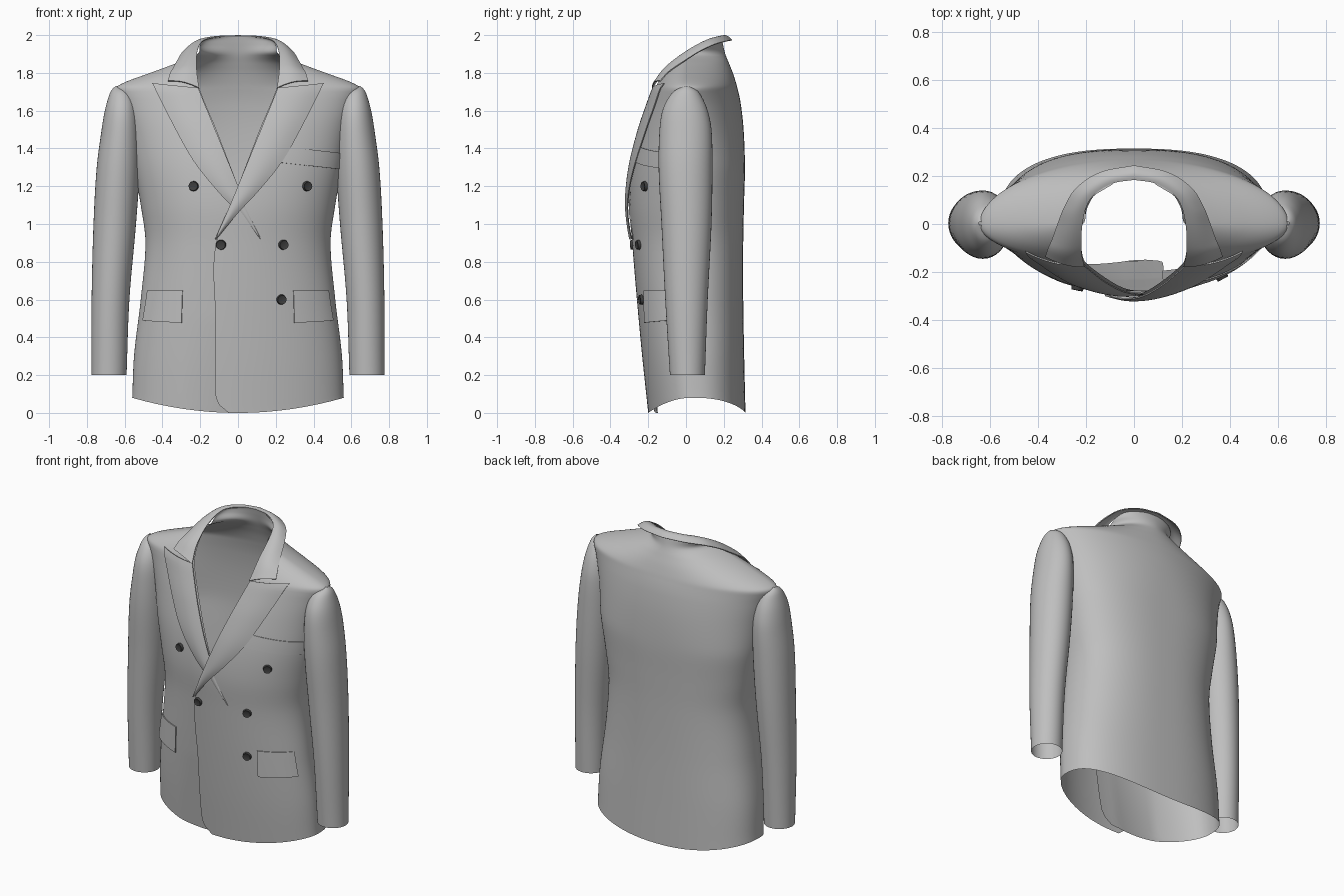
import bpy, bmesh, math
from mathutils import Vector

if "Cube" in bpy.data.objects:
    bpy.data.objects.remove(bpy.data.objects["Cube"], do_unlink=True)


def material(name, rgb):
    mat = bpy.data.materials.new(name)
    mat.use_nodes = True
    color = (*rgb, 1)
    mat.diffuse_color = color
    mat.node_tree.nodes["Principled BSDF"].inputs["Base Color"].default_value = color
    return mat


cloth = material("grey_cloth", (.52, .52, .52))
dark = material("dark_button", (.05, .05, .05))


def curve(table, t):
    """Smooth interpolation of table rows, keyed by their first entry."""
    last = len(table) - 1
    t = min(max(t, table[0][0]), table[last][0])
    i = max(k for k in range(last) if table[k][0] <= t)
    h = table[i + 1][0] - table[i][0]
    u = (t - table[i][0]) / h

    def slope(k, c):
        lo, hi = table[max(k - 1, 0)], table[min(k + 1, last)]
        return (hi[c] - lo[c]) / (hi[0] - lo[0]) * h

    out = []
    for c in range(1, len(table[0])):
        p, q = table[i][c], table[i + 1][c]
        m, n = slope(i, c), slope(i + 1, c)
        s = u * u * (3 - 2 * u)
        out.append(p + (q - p) * s + m * u * (1 - u) ** 2 - n * u * u * (1 - u))
    return out


def finish(name, bm, mat, thickness=0, mirror=False):
    bmesh.ops.remove_doubles(bm, verts=bm.verts, dist=.0003)
    bmesh.ops.recalc_face_normals(bm, faces=bm.faces)
    mesh = bpy.data.meshes.new(name)
    bm.to_mesh(mesh)
    bm.free()
    mesh.materials.append(mat)
    obj = bpy.data.objects.new(name, mesh)
    bpy.context.collection.objects.link(obj)
    bpy.ops.object.select_all(action='DESELECT')
    obj.select_set(True)
    bpy.context.view_layer.objects.active = obj
    if mirror:
        obj.modifiers.new("mirror", 'MIRROR')
    if thickness:
        solid = obj.modifiers.new("thickness", 'SOLIDIFY')
        solid.thickness = thickness
        solid.offset = 0
    if mirror or thickness:
        bpy.ops.object.convert(target='MESH')
    bpy.ops.object.shade_smooth_by_angle(angle=math.radians(40))
    return obj


def sheet(name, rows, cols, point, thickness=0, mirror=False):
    """Grid of quads; point(u, v) gives a position for u, v in 0..1."""
    bm = bmesh.new()
    grid = [[bm.verts.new(point(c / cols, r / rows)) for c in range(cols + 1)]
            for r in range(rows + 1)]
    for low, high in zip(grid, grid[1:]):
        for c in range(cols):
            bm.faces.new((low[c], low[c + 1], high[c + 1], high[c]))
    return finish(name, bm, cloth, thickness, mirror)


# Torso sections: height, half width, front y, back y, side y
TORSO = [(0, .56, -.2, .315, .03), (.3, .55, -.232, .308, .02),
         (.6, .515, -.26, .303, 0), (.9, .49, -.285, .303, 0),
         (1.1, .515, -.3, .307, 0), (1.3, .55, -.287, .312, 0),
         (1.5, .58, -.245, .305, 0), (1.65, .62, -.198, .288, 0),
         (1.72, .645, -.172, .272, 0), (1.75, .6, -.157, .264, 0),
         (1.8, .465, -.13, .248, 0), (1.85, .33, -.09, .228, 0),
         (1.9, .215, -.03, .208, 0), (1.95, .2, .03, .196, .07),
         (1.98, .165, .09, .19, .12), (1.99, .09, .14, .188, .165)]
# Front edge: height, x of the left panel edge
EDGE = [(0, -.05), (.04, -.1), (.1, -.12), (.5, -.12), (.88, -.12), (1.2, 0),
        (1.5, .115), (1.72, .205), (1.83, .222), (1.9, .23), (2, .25)]


def surf(a, z, out=0):
    """Torso surface at angle a (0 front, quarter turn left) and height z."""
    w, f, b, y0 = curve(TORSO, z)
    s, c = math.sin(a), math.cos(a)
    front = c > 0
    n = 2 if front else 2.5 - .6 * min(max((z - 1.3) / .4, 0), 1)
    x = math.copysign(w * abs(s) ** (2 / n), s)
    y = y0 + ((f if front else b) - y0) * abs(c) ** (2 / n)
    if a > 1.5 * math.pi:  # right panel tucks under the left one
        y += min(max((x + .3) / .3, 0), 1) * (.02 + .03 * max(0, 1 - z / .5))
    if z < .4:  # hem rises toward the sides
        z += .08 * (x / w) ** 2 * (1 - z / .4) ** 2
    return Vector((x + s * out, y - c * out, z))


def angle_at(x, z):
    return math.asin(max(-1, min(1, x / curve(TORSO, z)[0])))


def at(x, z, out, right=False):
    a = angle_at(x, z)
    return surf(a + 2 * math.pi if right else a, z, out)


# Torso shell, open at the front with overlapping panels
def torso_point(u, v):
    z = 1.7 * v / .55 if v < .55 else 1.7 + .29 * (v - .55) / .45
    start = angle_at(curve(EDGE, z)[0], z)
    return surf(start + u * 2 * (math.pi - start), z)


sheet("jacket_body", 80, 112, torso_point)

# Sleeves: height, inner x, outer x, front y, back y
SLEEVE = [(.2, .59, .775, -.085, .1), (.6, .575, .775, -.11, .115),
          (1, .54, .765, -.13, .135), (1.3, .52, .748, -.145, .14),
          (1.5, .52, .722, -.14, .135), (1.6, .53, .705, -.125, .115),
          (1.67, .55, .686, -.092, .085), (1.71, .58, .669, -.055, .055),
          (1.73, .635, .648, -.005, .01)]


def sleeve(name, side):
    def point(u, v):
        z = .2 + 1.53 * (1 - (1 - v) ** 1.6)
        xi, xo, yf, yb = curve(SLEEVE, z)
        a = u * 2 * math.pi
        return Vector((side * ((xi + xo) / 2 + (xo - xi) / 2 * math.cos(a)),
                       (yf + yb) / 2 + (yb - yf) / 2 * math.sin(a), z))
    sheet(name, 40, 40, point)


sleeve("left_sleeve", 1)
sleeve("right_sleeve", -1)

# Lapels: step, fold x and z, outer edge x and z
LAPEL = [(0, -.115, .92, -.115, .92), (1, -.04, 1.1, 0, 1.06),
         (2, 0, 1.2, .11, 1.18), (3, .083, 1.41, .235, 1.34),
         (4, .155, 1.59, .35, 1.55), (5, .207, 1.72, .447, 1.745)]


def lapel(name, right):
    def point(u, v):
        fx, fz, ox, oz = curve(LAPEL, 5 * v)
        x, z = fx + (ox - fx) * u, fz + (oz - fz) * u
        out = .013 - .004 * u + .009 * math.sin(math.pi * u)
        return at(-x if right else x, z, out, right)
    sheet(name, 40, 12, point, .006)


lapel("left_lapel", False)
lapel("right_lapel", True)

# Collar: step, fold point, outer edge point
COLLAR = [(0, .207, -.178, 1.72, .37, -.135, 1.757),
          (1, .218, -.127, 1.8, .358, -.1, 1.797),
          (2, .219, -.08, 1.85, .342, -.065, 1.825),
          (3, .217, -.01, 1.905, .318, 0, 1.868),
          (4, .2, .07, 1.953, .29, .07, 1.912),
          (5, .165, .125, 1.978, .24, .15, 1.95),
          (6, .09, .17, 1.99, .14, .215, 1.968),
          (7, 0, .185, 1.993, 0, .243, 1.973)]


def collar_point(u, v):
    p = curve(COLLAR, 7 * v)
    pos = Vector(p[:3]).lerp(Vector(p[3:]), u)
    bulge = .012 * math.sin(math.pi * u)
    return pos + Vector((0, -bulge * (1 - v), bulge))


sheet("collar", 42, 10, collar_point, .006, mirror=True)


# Hip pocket flaps, wrapping toward the sides
def flap(name, right):
    def point(u, v):
        z = .477 + .17 * v + .012 * u * (1 - v)
        a = angle_at(.29, z)
        a += u * (1.19 - a)
        p = surf(a, z, .015 - .009 * v)
        return Vector((-p.x, p.y, p.z)) if right else p
    sheet(name, 6, 20, point, .006)


flap("left_pocket_flap", False)
flap("right_pocket_flap", True)

# Chest pocket welt
sheet("chest_pocket_welt", 4, 16, lambda u, v: at(
    .225 + .31 * u + .012 * v, 1.325 - .035 * u + .085 * v, .005), .005)


# Buttons with a sunken centre
def button(name, x, z, right=False):
    bm = bmesh.new()
    bmesh.ops.create_cone(bm, cap_ends=True, segments=20, radius1=.027,
                          radius2=.024, depth=.016)
    top = max(bm.faces, key=lambda f: f.calc_center_median().z)
    bmesh.ops.inset_region(bm, faces=[top], thickness=.007, depth=-.003)
    d = .01
    centre = at(x, z, 0, right)
    normal = (at(x + d, z, 0, right) - at(x - d, z, 0, right)).cross(
        at(x, z + d, 0, right) - at(x, z - d, 0, right)).normalized()
    turn = normal.to_track_quat('Z', 'Y').to_matrix()
    for vert in bm.verts:
        vert.co = turn @ vert.co + centre + normal * .007
    finish(name, bm, dark)


button("right_chest_button", -.235, 1.2, True)
button("left_chest_button", .365, 1.2)
button("closing_button", -.09, .89)
button("waist_button", .24, .89)
button("lower_button", .23, .6)
